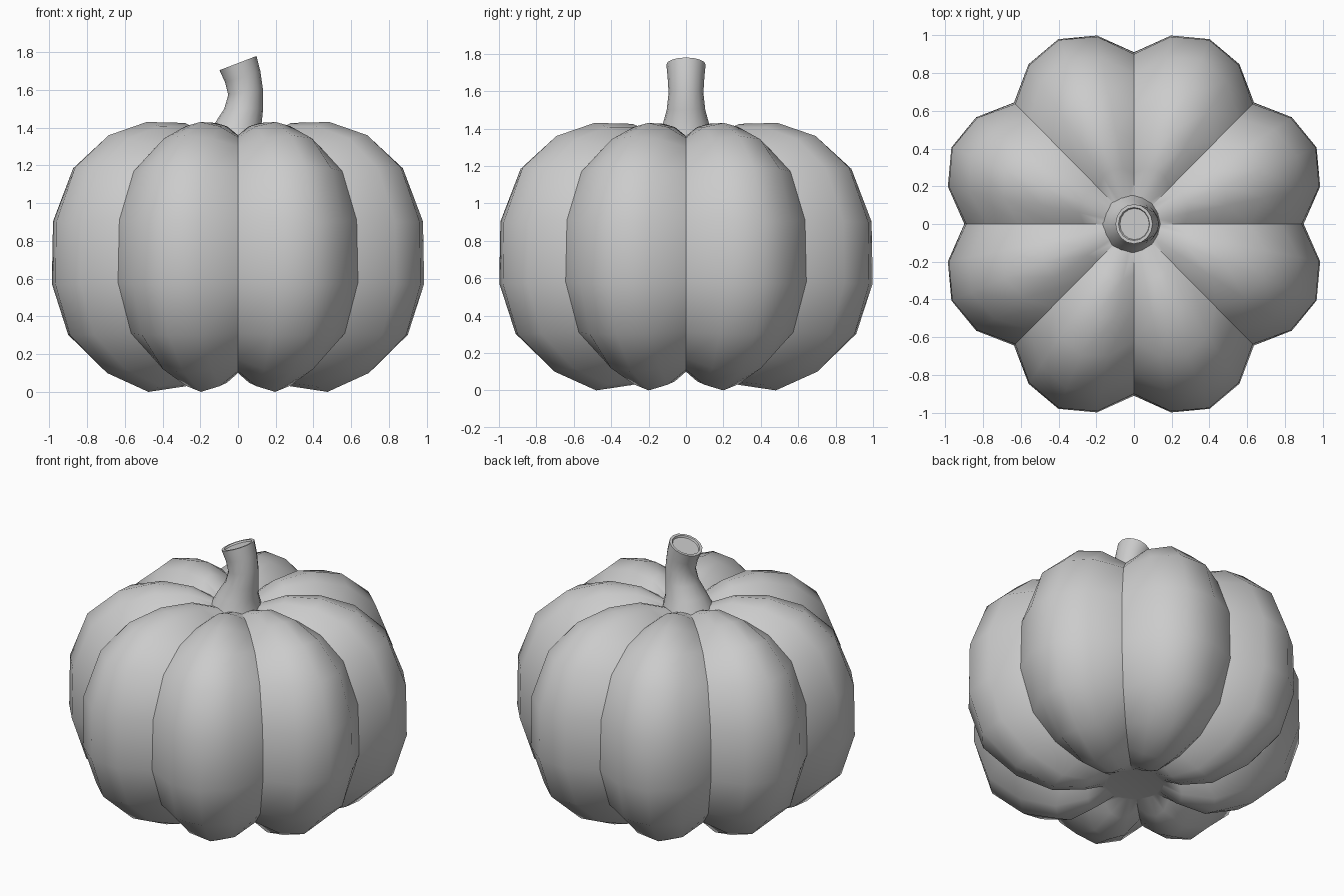
import bpy, bmesh, math
from mathutils import Vector, Matrix

cube = bpy.data.objects.get("Cube")
if cube:
    bpy.data.objects.remove(cube, do_unlink=True)

grey = bpy.data.materials.new("plain_grey")
grey.use_nodes = True
grey.diffuse_color = (0.6, 0.6, 0.6, 1)
grey.node_tree.nodes["Principled BSDF"].inputs["Base Color"].default_value = (0.6, 0.6, 0.6, 1)


def loft(name, rings, angle):
    """Skin a list of closed rings, cap both ends and shade smooth."""
    bm = bmesh.new()
    loops = [[bm.verts.new(p) for p in ring] for ring in rings]
    n = len(loops[0])
    for a, b in zip(loops, loops[1:]):
        for i in range(n):
            j = (i + 1) % n
            bm.faces.new((a[i], a[j], b[j], b[i]))
    bm.faces.new(loops[0][::-1])
    bm.faces.new(loops[-1])
    bmesh.ops.recalc_face_normals(bm, faces=bm.faces)
    mesh = bpy.data.meshes.new(name)
    bm.to_mesh(mesh)
    bm.free()
    mesh.materials.append(grey)
    obj = bpy.data.objects.new(name, mesh)
    bpy.context.collection.objects.link(obj)
    bpy.ops.object.select_all(action='DESELECT')
    obj.select_set(True)
    bpy.context.view_layer.objects.active = obj
    bpy.ops.object.shade_smooth_by_angle(angle=math.radians(angle))
    return obj


# Body: profiles (radius, height) of a lobe's ridge and of the crease beside it
ridge = [(0.18, 0.10), (0.30, 0.03), (0.52, 0.0), (0.76, 0.10), (0.975, 0.30), (1.06, 0.57),
         (1.055, 0.90), (0.945, 1.19), (0.75, 1.36), (0.53, 1.43), (0.31, 1.425), (0.13, 1.35)]
crease = [(0.18, 0.10), (0.28, 0.10), (0.44, 0.11), (0.63, 0.17), (0.81, 0.31), (0.91, 0.58),
          (0.90, 0.91), (0.79, 1.17), (0.62, 1.30), (0.44, 1.35), (0.27, 1.36), (0.13, 1.34)]
lobes = 8
bulge = [0, 0.72, 1, 0.72]
steps = lobes * len(bulge)

rings = []
for (r1, z1), (r0, z0) in zip(ridge, crease):
    ring = []
    for i in range(steps):
        f = bulge[i % len(bulge)]
        a = math.tau * i / steps
        r = r0 + (r1 - r0) * f
        ring.append((r * math.cos(a) * 0.988, r * math.sin(a), z0 + (z1 - z0) * f))
    rings.append(ring)
loft("pumpkin_body", rings, 42)

# Stem: tilted circles (centre x, centre z, radius, tilt in degrees), ending in a shallow hollow
path = [(-0.015, 1.34, 0.155, 0), (0.0, 1.42, 0.125, 0), (0.03, 1.50, 0.103, 0),
        (0.04, 1.59, 0.093, -10), (0.025, 1.67, 0.098, -18), (0.0, 1.742, 0.105, -21),
        (0.0, 1.742, 0.088, -21), (0.003, 1.732, 0.083, -21)]
sides = 16
rings = []
for x, z, r, tilt in path:
    turn = Matrix.Rotation(math.radians(tilt), 3, 'Y')
    circle = [Vector((r * math.cos(t), r * math.sin(t), 0))
              for t in (math.tau * i / sides for i in range(sides))]
    rings.append([Vector((x, 0, z)) + turn @ p for p in circle])
loft("stem", rings, 45)
